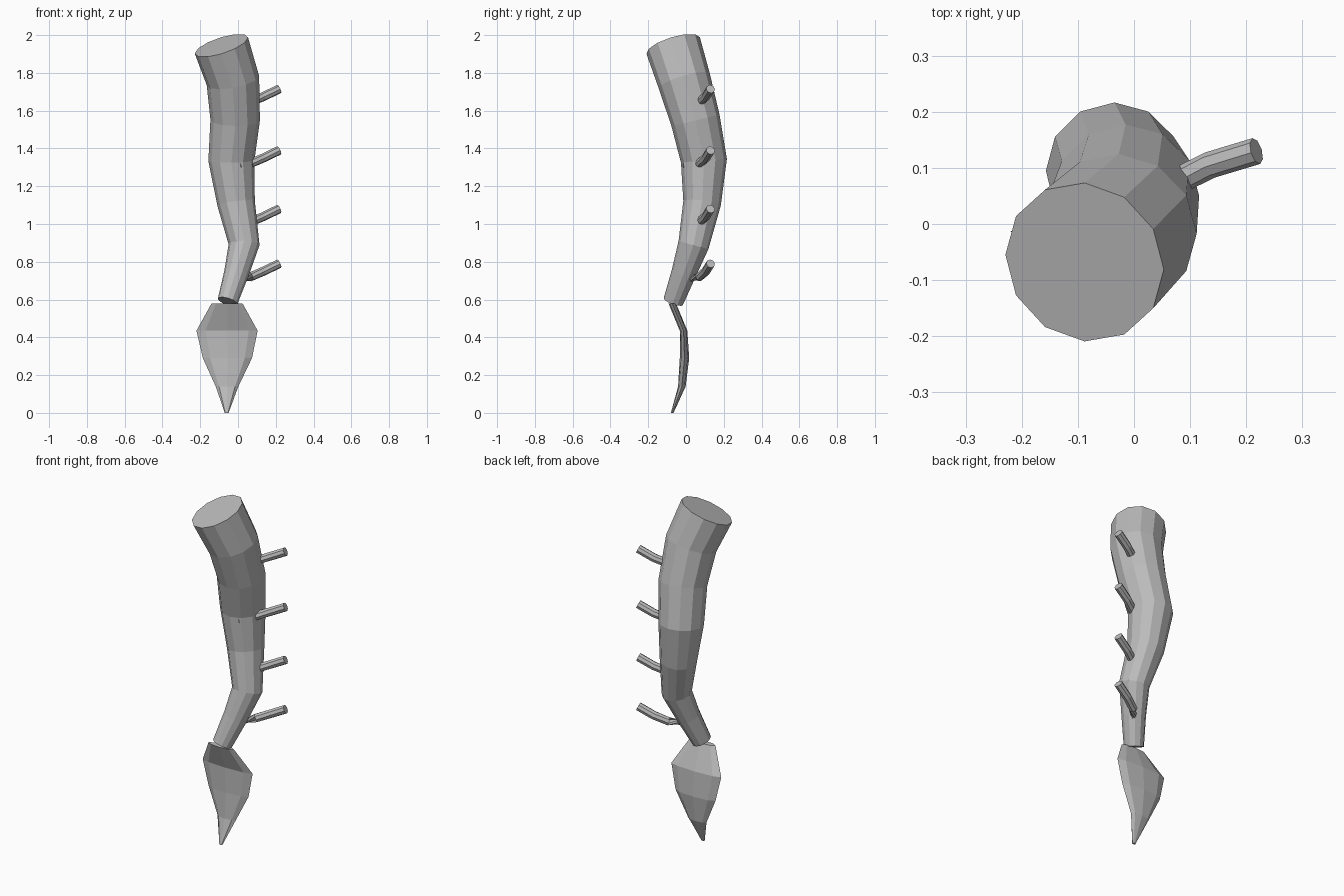
import bpy
import math
from mathutils import Vector

if "Cube" in bpy.data.objects:
    bpy.data.objects.remove(bpy.data.objects["Cube"], do_unlink=True)

grey = bpy.data.materials.new("plain_grey")
grey.use_nodes = True
grey.diffuse_color = (0.5, 0.5, 0.5, 1)
grey.node_tree.nodes["Principled BSDF"].inputs["Base Color"].default_value = (0.5, 0.5, 0.5, 1)


def loft(name, rings, sides, level=False):
    """Capped tube through rings of (centre, width radius, depth radius)."""
    centres = [Vector(r[0]) for r in rings]
    last = len(rings) - 1
    verts, faces = [], []
    for i, (_, wide, deep) in enumerate(rings):
        before = centres[i] - centres[i - 1] if i else Vector()
        after = centres[i + 1] - centres[i] if i < last else Vector()
        normal = before.normalized() + after.normalized()
        normal.normalize()
        if level:
            normal = Vector((0, 0, 1))
        # Ring axes stay aligned with x unless the tube runs along x
        ref = Vector((1, 0, 0)) if abs(normal.x) < 0.7 else Vector((0, 0, 1))
        u = (ref - normal * normal.dot(ref)).normalized()
        v = normal.cross(u)
        for k in range(sides):
            a = math.tau * k / sides
            verts.append(centres[i] + u * wide * math.cos(a) + v * deep * math.sin(a))
    for i in range(last):
        for k in range(sides):
            n = (k + 1) % sides
            a, b = i * sides, (i + 1) * sides
            faces.append((a + k, a + n, b + n, b + k))
    faces.append(tuple(reversed(range(sides))))
    faces.append(tuple(range(last * sides, (last + 1) * sides)))
    mesh = bpy.data.meshes.new(name)
    mesh.from_pydata(verts, [], faces)
    mesh.materials.append(grey)
    obj = bpy.data.objects.new(name, mesh)
    bpy.context.collection.objects.link(obj)
    return obj


# Curved, tapering stalk
stalk = [
    ((-0.055, -0.067, 0.59), 0.054),
    ((-0.008, -0.012, 0.74), 0.066),
    ((0.032, 0.04, 0.89), 0.082),
    ((-0.01, 0.085, 1.11), 0.10),
    ((-0.035, 0.095, 1.335), 0.122),
    ((-0.015, 0.05, 1.55), 0.131),
    ((-0.027, -0.01, 1.76), 0.141),
    ((-0.088, -0.068, 1.945), 0.148),
]
loft("stalk", [(c, r, r) for c, r in stalk], 12)

# Side twigs, all one bent shape stacked up the stalk
twig = [(0.0, 0.0, -0.085), (0.065, 0.07, -0.07), (0.135, 0.105, -0.04), (0.218, 0.13, 0.0)]
for i, z in enumerate((0.79, 1.08, 1.39, 1.715)):
    path = [((x, y, z + dz), 0.024, 0.024) for x, y, dz in twig]
    loft(f"twig_{i + 1}", path, 8)

# Flat pointed leaf hanging under the stalk
leaf = [
    ((-0.06, -0.073, 0.0), 0.01, 0.007),
    ((-0.058, -0.022, 0.14), 0.06, 0.02),
    ((-0.056, -0.008, 0.29), 0.13, 0.025),
    ((-0.058, -0.013, 0.435), 0.162, 0.02),
    ((-0.058, -0.072, 0.578), 0.083, 0.02),
]
loft("leaf_blade", leaf, 8, level=True)
